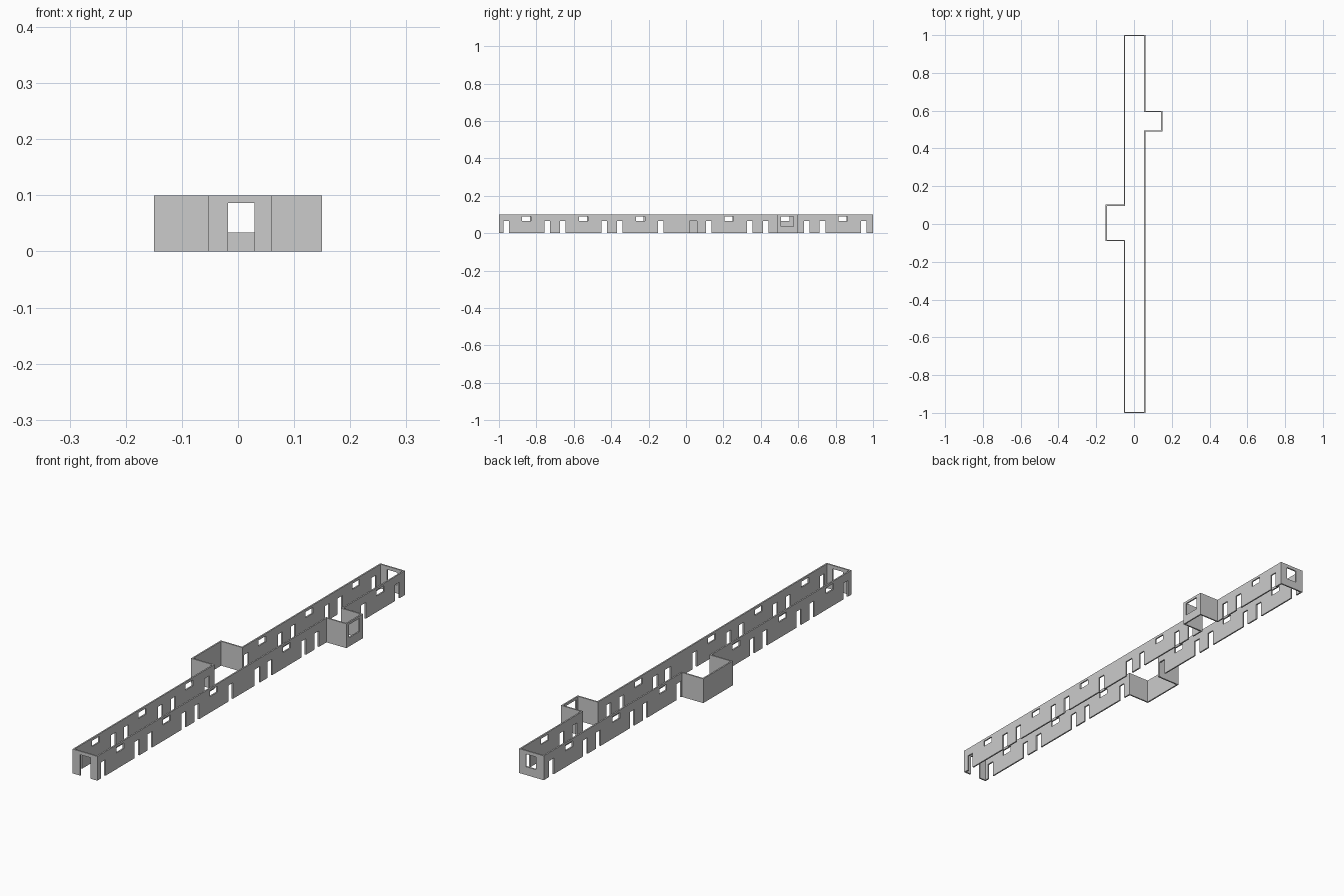
import bpy, bmesh
from mathutils import Vector, Matrix

if "Cube" in bpy.data.objects:
    bpy.data.objects.remove(bpy.data.objects["Cube"])

H = 0.1      # wall height
T = 0.006    # wall thickness

grey = bpy.data.materials.new("plain_grey")
grey.diffuse_color = (0.6, 0.6, 0.6, 1)
grey.use_nodes = True
grey.node_tree.nodes["Principled BSDF"].inputs["Base Color"].default_value = grey.diffuse_color


def make_object(name, bm):
    bmesh.ops.recalc_face_normals(bm, faces=bm.faces)
    mesh = bpy.data.meshes.new(name)
    bm.to_mesh(mesh)
    bm.free()
    mesh.materials.append(grey)
    ob = bpy.data.objects.new(name, mesh)
    bpy.context.collection.objects.link(ob)
    return ob


def box(bm, x0, x1, y0, y1, z0, z1):
    m = Matrix.Translation(((x0 + x1) / 2, (y0 + y1) / 2, (z0 + z1) / 2))
    m = m @ Matrix.Diagonal((x1 - x0, y1 - y0, z1 - z0, 1))
    bmesh.ops.create_cube(bm, size=1, matrix=m)


# Corridor outline, anticlockwise, with one bay on each side
L, R = -0.053, 0.06
outer = [Vector(p) for p in (
    (L, -1), (R, -1), (R, 0.49), (0.15, 0.49), (0.15, 0.598), (R, 0.598),
    (R, 1), (L, 1), (L, 0.102), (-0.15, 0.102), (-0.15, -0.091), (L, -0.091))]
n = len(outer)
inner = []
for i, p in enumerate(outer):
    a = (p - outer[i - 1]).normalized()
    b = (outer[(i + 1) % n] - p).normalized()
    inner.append(p + T * (Vector((-a.y, a.x)) + Vector((-b.y, b.x))))

# Walls: ring between the two outlines, extruded upward
bm = bmesh.new()
vo = [bm.verts.new((p.x, p.y, 0)) for p in outer]
vi = [bm.verts.new((p.x, p.y, 0)) for p in inner]
for i in range(n):
    j = (i + 1) % n
    bm.faces.new((vo[i], vo[j], vi[j], vi[i]))
ext = bmesh.ops.extrude_face_region(bm, geom=bm.faces[:])
bmesh.ops.translate(bm, vec=(0, 0, H),
                    verts=[v for v in ext["geom"] if isinstance(v, bmesh.types.BMVert)])
walls = make_object("corridor_walls", bm)

# Openings: a window between two doors, repeated along both long walls
cut = bmesh.new()
sides = ((L - 0.02, L + 0.03, -0.006), (R - 0.03, R + 0.02, 0.0))
for c in (-0.852, -0.548, -0.244, 0.231, 0.536, 0.84):
    for x0, x1, shift in sides:
        if x0 > 0 and abs(c - 0.54) < 0.05:
            doors = (c - 0.11, c + 0.11)          # bay replaces this window
        else:
            doors = (c - 0.11, c + 0.11)
            w = c + shift
            box(cut, x0, x1, w - 0.024, w + 0.024, 0.066, 0.09)
        for d in doors:
            box(cut, x0, x1, d - 0.015, d + 0.015, -0.02, 0.066)
# Extra door facing the left bay
box(cut, R - 0.03, R + 0.02, 0.02, 0.058, -0.02, 0.066)
# Bay window, front doorway, back window
box(cut, 0.13, 0.17, 0.507, 0.574, 0.036, 0.09)
box(cut, -0.018, 0.029, -1.02, -0.97, -0.02, 0.086)
box(cut, -0.018, 0.029, 0.97, 1.02, 0.034, 0.086)
cutter = make_object("opening_cutter", cut)
cutter.hide_render = True

# Cut the openings, then drop the helper
mod = walls.modifiers.new("openings", 'BOOLEAN')
mod.operation = 'DIFFERENCE'
mod.solver = 'EXACT'
mod.object = cutter
bpy.context.view_layer.objects.active = walls
walls.select_set(True)
bpy.ops.object.modifier_apply(modifier=mod.name)
bpy.data.objects.remove(cutter, do_unlink=True)
